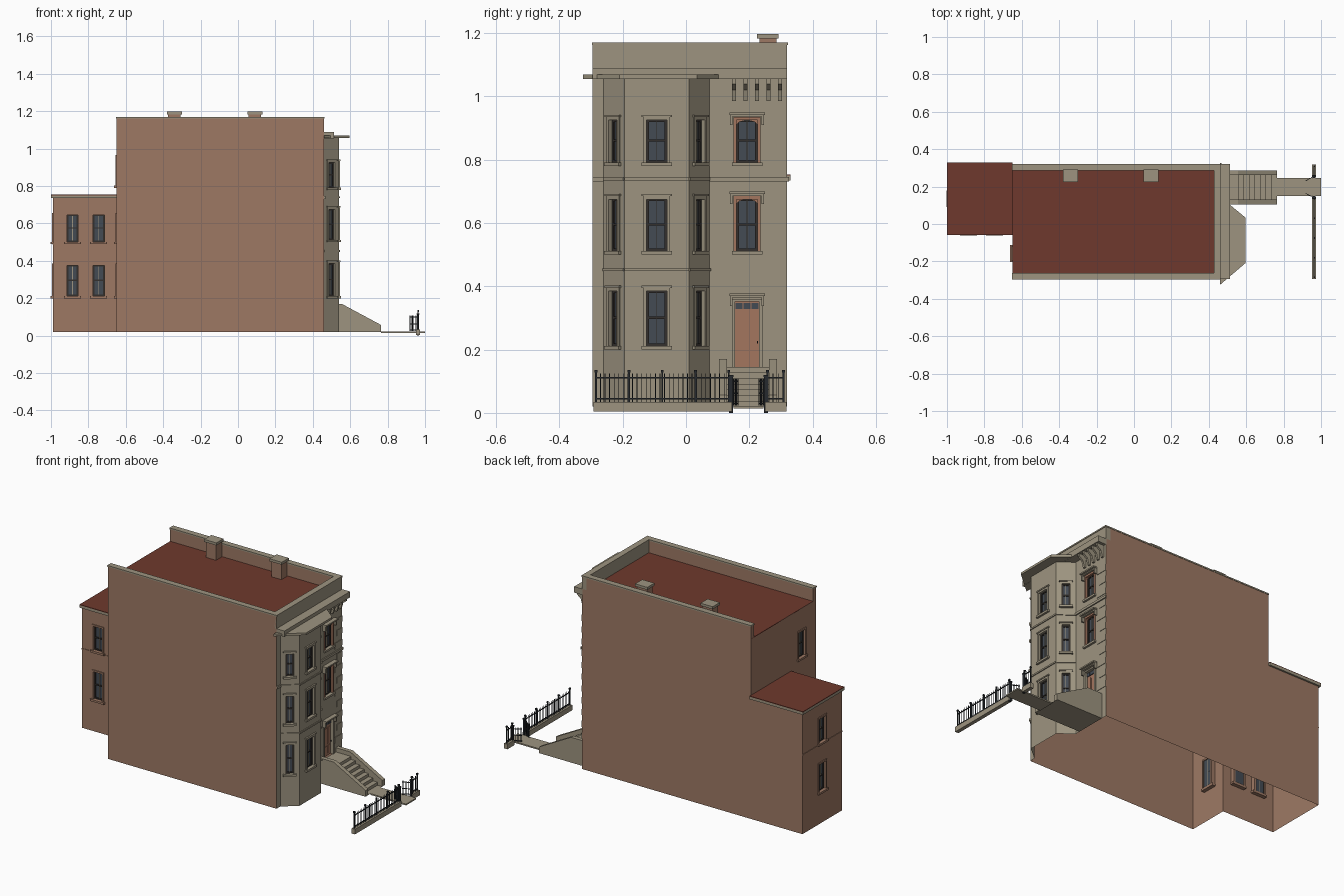
import bpy, bmesh, math
from mathutils import Matrix, Vector

if "Cube" in bpy.data.objects:
    bpy.data.objects.remove(bpy.data.objects["Cube"])


def material(name, *rgb):
    lin = [((c / 255 + 0.055) / 1.055) ** 2.4 for c in rgb] + [1]
    m = bpy.data.materials.new(name)
    m.use_nodes = True
    m.diffuse_color = lin
    m.node_tree.nodes["Principled BSDF"].inputs["Base Color"].default_value = lin
    return m


STONE = material("tan stone", 157, 148, 128)
BRICK = material("brown brick", 158, 121, 100)
ROOF = material("red roofing", 110, 57, 45)
GLASS = material("blue grey glass", 68, 75, 84)
SASH = material("dark sash", 52, 48, 45)
IRON = material("black iron", 38, 42, 46)
DOOR = material("terracotta paint", 164, 118, 95)

ID = Matrix()
parts = {}


def mesh_for(name, mat):
    return parts.setdefault(name, (bmesh.new(), mat))[0]


def face_at(x, y, degrees):
    """Wall frame: local x runs along the wall, local -y points outward."""
    return Matrix.Translation((x, y, 0)) @ Matrix.Rotation(math.radians(degrees), 4, "Z")


def prism(name, mat, pts, vec, M=ID):
    bm = mesh_for(name, mat)
    a = [bm.verts.new(M @ Vector(p)) for p in pts]
    b = [bm.verts.new(M @ (Vector(p) + Vector(vec))) for p in pts]
    faces = [bm.faces.new(a), bm.faces.new(b[::-1])]
    for i in range(len(a)):
        j = (i + 1) % len(a)
        faces.append(bm.faces.new((a[j], a[i], b[i], b[j])))
    bmesh.ops.recalc_face_normals(bm, faces=faces)


def box(name, mat, x0, x1, y0, y1, z0, z1, M=ID):
    prism(name, mat, [(x0, y0, z0), (x1, y0, z0), (x1, y1, z0), (x0, y1, z0)], (0, 0, z1 - z0), M)


def window(M, c, w, z0, z1, trim, arched=False):
    M = M @ Matrix.Translation((c, 0, 0))
    h, mid = w / 2, (z0 + z1) / 2
    tag = "brick" if trim == BRICK else "terracotta" if trim == DOOR else "stone"
    frame = tag + "_window_frames"
    for s in (-1, 1):
        a, b = sorted((s * (h - 0.005), s * (h + 0.005)))
        box(frame, trim, a, b, -0.005, 0.022, z0, z1 + 0.005, M)
        a, b = sorted((s * (h - 0.013), s * (h - 0.005)))
        box("window_sashes", SASH, a, b, 0.008, 0.018, z0, z1, M)
    box(frame, trim, -h, h, -0.005, 0.022, z1 - 0.005, z1 + 0.005, M)
    box(tag + "_window_sills", STONE if trim == DOOR else trim,
        -h - 0.01, h + 0.01, -0.012, 0.022, z0 - 0.01, z0 + 0.002, M)
    for z in (z0 + 0.002, mid - 0.003, z1 - 0.011):
        box("window_sashes", SASH, -h, h, 0.008, 0.018, z, z + 0.007, M)
    box("window_muntins", STONE, -0.0015, 0.0015, 0.009, 0.018, z0, z1 - 0.008, M)
    box("window_glass", GLASS, -h, h, 0.014, 0.018, z0, z1, M)
    if arched:
        # spandrels that turn the square head into a segmental arch
        for s in (-1, 1):
            curve = [(s * h * math.sin(t * 0.314), 0.004, z1 - 0.03 + 0.026 * math.cos(t * 0.314))
                     for t in range(6)]
            prism("arch_spandrels", trim, curve + [(s * h, 0.004, z1), (0, 0.004, z1)], (0, 0.005, 0), M)


def wall(name, mat, M, u0, u1, z0, z1, windows=(), trim=None, arched=False, openings=()):
    """Wall sheet with rectangular openings; windows are (centre, width, bottom, top)."""
    holes = [(c - w / 2, c + w / 2, a, b) for c, w, a, b in [*windows, *openings]]
    us = sorted({u0, u1, *(v for q in holes for v in q[:2])})
    zs = sorted({z0, z1, *(v for q in holes for v in q[2:])})
    bm = mesh_for(name, mat)
    for a, b in zip(us, us[1:]):
        for c, d in zip(zs, zs[1:]):
            u, z = (a + b) / 2, (c + d) / 2
            if not any(q[0] < u < q[1] and q[2] < z < q[3] for q in holes):
                bm.faces.new([bm.verts.new(M @ Vector(p)) for p in ((a, 0, c), (b, 0, c), (b, 0, d), (a, 0, d))])
    for c, w, a, b in windows:
        window(M, c, w, a, b, trim or mat, arched)


BASE, TOP, DECK = 0.02, 1.17, 1.09
Y0, Y1, XF, XB, XW = -0.295, 0.32, 0.46, -0.65, -0.99
REAR = [(0.21, 0.38), (0.5, 0.65), (0.8, 0.96)]
FLOORS = [(0.21, 0.39), (0.51, 0.68), (0.79, 0.93)]

# main block side and back walls
wall("side_walls", BRICK, face_at(0, Y0, 0), XB, XF, BASE, TOP)
wall("side_walls", BRICK, face_at(0, Y1, 180), -XF, -XB, BASE, TOP)
back = face_at(XB, 0, -90)
wall("back_wall", BRICK, back, 0.05, -Y0, BASE, DECK, [(0.157, 0.07, a, b) for a, b in REAR])
wall("back_wall", BRICK, back, -Y1, 0.05, 0.735, DECK)

# rear wing
wall("wing_walls", BRICK, face_at(0, -0.05, 0), XW, XB, BASE, 0.735,
     [(c, 0.07, a, b) for c in (-0.885, -0.745) for a, b in REAR[:2]])
wall("wing_walls", BRICK, face_at(XW, 0, -90), -Y1, 0.05, BASE, 0.735,
     [(-0.135, 0.07, a, b) for a, b in REAR[:2]])
wall("wing_walls", BRICK, face_at(0, Y1, 180), -XB, -XW, BASE, 0.735)
box("wing_eaves", STONE, -1, XB, -0.06, 0.33, 0.735, 0.75)
box("wing_roof", ROOF, -1, XB, -0.06, 0.33, 0.75, 0.754)
box("wing_belt", BRICK, XW - 0.003, XB, -0.053, Y1, 0.487, 0.493)

# roof deck, parapets and coping
box("main_roof", ROOF, XB, XF - 0.005, Y0 + 0.005, Y1 - 0.005, DECK - 0.004, DECK)
for a, b in ((Y0 + 0.001, Y0 + 0.03), (Y1 - 0.03, Y1 - 0.001)):
    box("side_parapets", BRICK, XB, XF - 0.03, a, b, DECK, TOP - 0.008)
    box("parapet_coping", STONE, XB - 0.002, XF, a - 0.003, b + 0.003, TOP - 0.008, TOP)
box("front_parapet", STONE, XF - 0.03, XF, Y0, Y1, DECK, TOP - 0.008)
box("parapet_coping", STONE, XF - 0.033, XF + 0.003, Y0 - 0.002, Y1 + 0.002, TOP - 0.008, TOP)

# chimneys
for x in (-0.34, 0.09):
    box("chimneys", BRICK, x - 0.033, x + 0.033, 0.232, 0.286, DECK, 1.183)
    box("chimney_caps", STONE, x - 0.04, x + 0.04, 0.225, 0.292, 1.183, 1.198)

# entrance facade
front = face_at(XF, 0, 90)
DC = 0.193
wall("facade", STONE, front, Y0, -0.26, BASE, DECK)
wall("facade", STONE, front, 0.075, Y1, BASE, DECK, [(DC, 0.076, a, b) for a, b in FLOORS[1:]],
     DOOR, True, [(DC, 0.086, 0.145, 0.355)])
for z in (0.7, 0.95, 0.378):
    box("window_hoods", STONE, DC - 0.056, DC + 0.056, -0.026, 0, z - 0.008, z, front)
    box("window_hoods", STONE, DC - 0.05, DC + 0.05, -0.014, 0, z - 0.014, z - 0.008, front)
    for s in (-1, 1):
        c = DC + s * 0.05
        box("hood_brackets", STONE, c - 0.004, c + 0.004, -0.018, 0, z - 0.04, z - 0.008, front)

# entrance door with transom
box("door", DOOR, DC - 0.043, DC + 0.043, 0.012, 0.02, 0.145, 0.355, front)
for s in (-1, 1):
    c = DC + s * 0.043
    box("door_frame", STONE, c - 0.005, c + 0.005, -0.005, 0.022, 0.145, 0.36, front)
    for a, b in ((0.16, 0.205), (0.218, 0.312)):
        c = DC + s * 0.018
        box("door_panels", DOOR, c - 0.012, c + 0.012, 0.008, 0.012, a, b, front)
box("door_frame", STONE, DC - 0.043, DC + 0.043, -0.005, 0.022, 0.352, 0.36, front)
for i in (-1, 0, 1):
    c = DC + i * 0.025
    box("transom_glass", GLASS, c - 0.011, c + 0.011, 0.008, 0.012, 0.329, 0.348, front)
box("door_knob", IRON, DC + 0.031, DC + 0.035, 0.004, 0.012, 0.22, 0.227, front)

# quoins and belt course on the facade
for i in range(11):
    z = 0.2 + i * 0.07
    box("quoins", STONE, 0.25 + 0.02 * (i % 2), Y1, -0.003, 0, z, z + 0.035, front)
box("belt_course", STONE, 0.075, 0.326, -0.007, 0, 0.732, 0.746, front)
box("belt_course", STONE, Y0, -0.26, -0.007, 0, 0.732, 0.746, front)

# projecting bay with three window columns
corners = [(XF, -0.26), (0.54, -0.195), (0.54, 0.01), (XF, 0.075)]
for p, q in zip(corners, corners[1:]):
    dx, dy = q[0] - p[0], q[1] - p[1]
    M, size = face_at(*p, math.degrees(math.atan2(dy, dx))), math.hypot(dx, dy)
    w = 0.075 if size > 0.15 else 0.052
    wall("bay_walls", STONE, M, 0, size, BASE, 1.058, [(size / 2, w, a, b) for a, b in FLOORS])
    for z in (0.448, 0.735):
        box("bay_belts", STONE, 0, size, -0.005, 0.003, z, z + 0.009, M)
    for a, b in FLOORS:
        box("bay_lintels", STONE, size / 2 - w / 2 - 0.01, size / 2 + w / 2 + 0.01, -0.009, 0, b + 0.005, b + 0.012, M)

# cornices and brackets
outline = [(XF, -0.325), (0.595, -0.21), (0.595, 0.035), (0.51, 0.105), (XF, 0.105)]
prism("bay_cornice", STONE, [(x, y, 1.056) for x, y in outline], (0, 0, 0.013))
box("main_cornice", STONE, XF - 0.005, 0.512, Y0, Y1, 1.055, 1.09)
bracket = [(0.46, 0.985), (0.47, 0.985), (0.48, 1.02), (0.505, 1.04), (0.505, 1.055), (0.46, 1.055)]
for i in range(5):
    prism("cornice_brackets", STONE, [(x, 0.146 + i * 0.0363, z) for x, z in bracket], (0, 0.012, 0))

# stoop: solid stair profile between two sloping cheek walls
steps, run, rise = 7, 0.029, 0.0178
stair = [(XF, BASE), (XF, 0.145)]
for i in range(steps):
    x, z = 0.56 + i * run, 0.145 - i * rise
    stair += [(x, z), (x, z - rise)]
stair.append((0.765, BASE))
prism("stair", STONE, [(x, 0.128, z) for x, z in stair], (0, 0.136, 0))
cheek = [(XF, BASE), (XF, 0.17), (0.555, 0.17), (0.765, 0.057), (0.765, BASE)]
for y in (0.105, 0.262):
    prism("stair_cheeks", STONE, [(x, y, z) for x, z in cheek], (0, 0.025, 0))
box("front_path", STONE, 0.765, 1, 0.15, 0.245, 0.014, 0.022)

# iron fence on stone curbs
FX = 0.963


def post(x, y, r, z0, z1, name):
    box(name, IRON, x - r, x + r, y - r, y + r, z0, z1)


for a, b, bays in ((-0.285, 0.135, 4), (0.258, 0.308, 1)):
    box("fence_curbs", STONE, FX - 0.011, FX + 0.011, a - 0.008, b + 0.01, 0.004, 0.034)
    for z in (0.042, 0.108):
        box("fence_rails", IRON, FX - 0.002, FX + 0.002, a, b, z, z + 0.005)
    count = round((b - a) / 0.0145)
    for i in range(1, count):
        post(FX, a + (b - a) * i / count, 0.0012, 0.034, 0.124, "fence_pickets")
    for i in range(bays + 1):
        y = a + (b - a) * i / bays
        post(FX, y, 0.003, 0.034, 0.13, "fence_posts")
        post(FX, y, 0.0045, 0.127, 0.136, "fence_finials")

# gate posts and open gate leaves
for y, turn in ((0.142, 152), (0.253, 208)):
    post(FX, y, 0.006, 0, 0.115, "gate_posts")
    post(FX, y, 0.008, 0.113, 0.119, "gate_post_caps")
    M = face_at(FX - 0.004, y, turn)
    for z in (0.028, 0.06, 0.098):
        box("gate_rails", IRON, 0, 0.048, -0.0015, 0.0015, z, z + 0.004, M)
    for i in range(6):
        u = 0.004 + i * 0.0086
        box("gate_bars", IRON, u - 0.0013, u + 0.0013, -0.0013, 0.0013, 0.024, 0.108, M)

# finish every part
for name, (bm, mat) in parts.items():
    me = bpy.data.meshes.new(name)
    bmesh.ops.remove_doubles(bm, verts=bm.verts, dist=0.00001)
    bm.to_mesh(me)
    bm.free()
    me.materials.append(mat)
    bpy.context.scene.collection.objects.link(bpy.data.objects.new(name, me))
